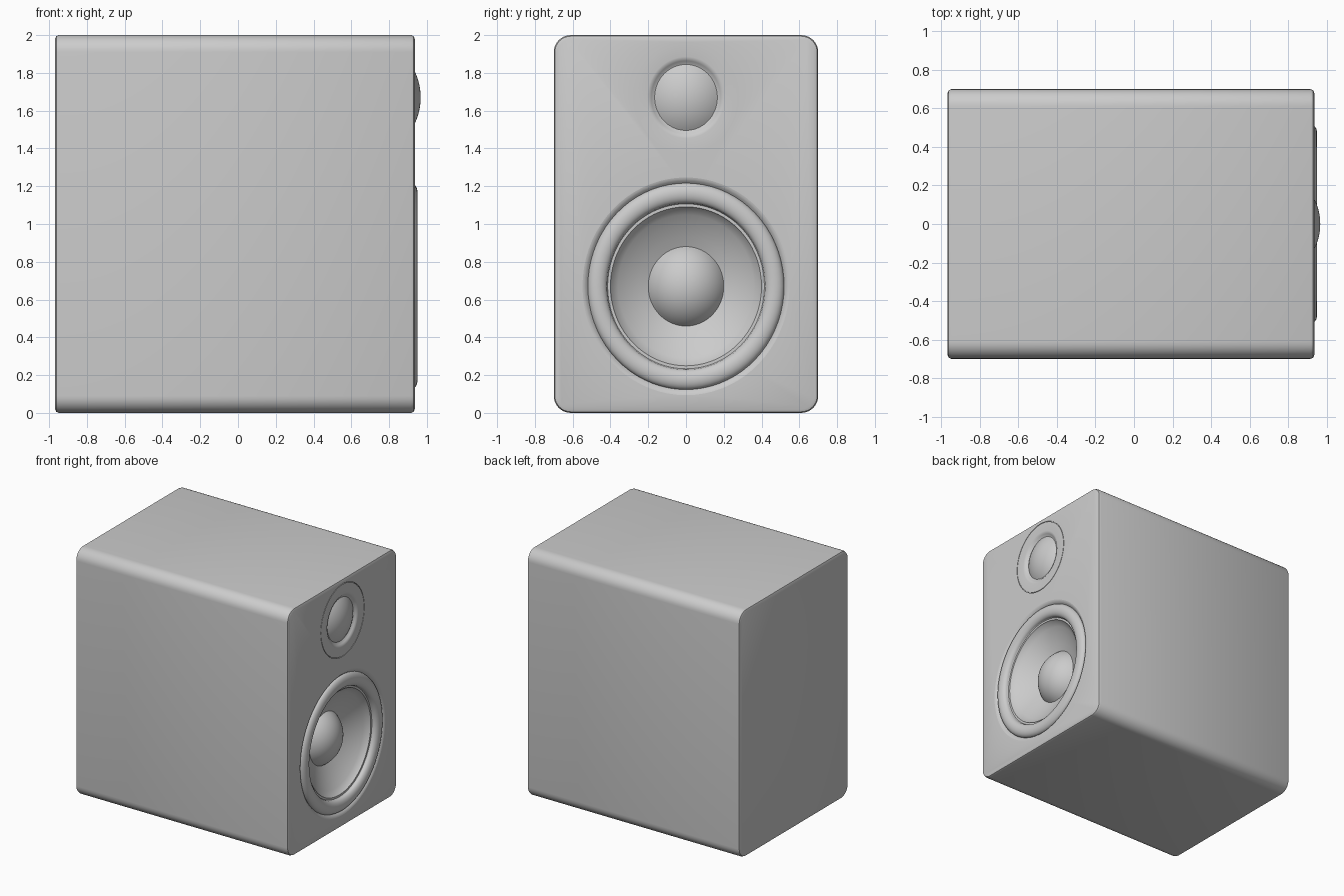
import bpy, bmesh, math

if "Cube" in bpy.data.objects:
    bpy.data.objects.remove(bpy.data.objects["Cube"])

FRONT = 0.936       # x of the baffle plane
STRETCH = 1.052     # drivers are slightly taller than wide


def finish(name, bm, angle=35):
    bmesh.ops.recalc_face_normals(bm, faces=bm.faces)
    mesh = bpy.data.meshes.new(name)
    bm.to_mesh(mesh)
    bm.free()
    obj = bpy.data.objects.new(name, mesh)
    bpy.context.collection.objects.link(obj)
    smooth(obj, angle)
    return obj


def smooth(obj, angle=35):
    bpy.ops.object.select_all(action='DESELECT')
    obj.select_set(True)
    bpy.context.view_layer.objects.active = obj
    bpy.ops.object.shade_smooth_by_angle(angle=math.radians(angle))


def lathe(name, profile, zc, steps=72):
    """Revolve (radius, x) points about the x axis at height zc."""
    bm = bmesh.new()
    rings = []
    for r, x in profile:
        if r < 1e-6:
            rings.append([bm.verts.new((x, 0, zc))] * steps)
            continue
        angles = [2 * math.pi * i / steps for i in range(steps)]
        rings.append([bm.verts.new((x, r * math.cos(a), zc + STRETCH * r * math.sin(a)))
                      for a in angles])
    for a, b in zip(rings, rings[1:]):
        for i in range(steps):
            j = (i + 1) % steps
            quad = list(dict.fromkeys((a[i], a[j], b[j], b[i])))
            if len(quad) > 2:
                bm.faces.new(quad)
    return finish(name, bm)


def arc(r0, r1, x0, height, n=12):
    """Half-ellipse bump (or dip) from radius r0 to r1."""
    mid, half = (r0 + r1) / 2, (r1 - r0) / 2
    return [(mid - half * math.cos(math.pi * i / n), x0 + height * math.sin(math.pi * i / n))
            for i in range(n + 1)]


def dome(r, x0, height, n=12):
    """Spherical cap from its rim to its tip."""
    R = (r * r + height * height) / (2 * height)
    top = math.asin(min(1, r / R))
    return [(R * math.sin(top * (1 - i / n)),
             x0 + height - R + R * math.cos(top * (1 - i / n))) for i in range(n + 1)]


# Cabinet: box with rounded long edges and small chamfers at both ends
bm = bmesh.new()
bmesh.ops.create_cube(bm, size=1)
for v in bm.verts:
    v.co = ((FRONT if v.co.x > 0 else -0.968), v.co.y * 1.4, v.co.z * 2 + 1)
long_edges = [e for e in bm.edges if abs(e.verts[0].co.x - e.verts[1].co.x) > 1]
bmesh.ops.bevel(bm, geom=long_edges, offset=0.09, segments=8, profile=0.5, affect='EDGES')
end_edges = [e for e in bm.edges if abs(e.verts[0].co.x - e.verts[1].co.x) < 1e-4]
bmesh.ops.bevel(bm, geom=end_edges, offset=0.02, segments=2, profile=0.5, affect='EDGES')
cabinet = finish("cabinet", bm, 30)

# Openings for the two drivers
WOOFER_Z, TWEETER_Z = 0.67, 1.67
for r, z, depth in ((0.548, WOOFER_Z, 0.7), (0.279, TWEETER_Z, 0.85)):
    cutter = lathe("opening_cutter", [(0, depth), (r, depth), (r, 1.05), (0, 1.05)], z)
    cutter.hide_render = True
    mod = cabinet.modifiers.new("opening", 'BOOLEAN')
    mod.operation, mod.solver, mod.object = 'DIFFERENCE', 'EXACT', cutter
    bpy.context.view_layer.objects.active = cabinet
    bpy.ops.object.modifier_apply(modifier=mod.name)
    bpy.data.objects.remove(cutter)
smooth(cabinet, 30)

# Woofer: sunken rim, rolled surround, cone and dust cap
lathe("woofer_rim", [(0.548, FRONT), (0.54, 0.934), (0.53, 0.928), (0.518, 0.915)], WOOFER_Z)
lathe("woofer_surround", arc(0.52, 0.418, 0.915, 0.036), WOOFER_Z)
lathe("woofer_cone", [(0.419, 0.915), (0.415, 0.908), (0.4, 0.908), (0.396, 0.898),
                      (0.36, 0.868), (0.31, 0.834), (0.25, 0.8), (0.195, 0.775)], WOOFER_Z)
lathe("woofer_dust_cap", dome(0.2, 0.777, 0.115), WOOFER_Z)

# Tweeter: faceplate with a fine outer groove, a short waveguide and a dome
lathe("tweeter_plate", [(0.279, 0.929), (0.275, 0.929), (0.275, FRONT), (0.205, FRONT),
                        (0.195, 0.934), (0.184, 0.927), (0.174, 0.917), (0.163, 0.913)],
      TWEETER_Z)
lathe("tweeter_dome", dome(0.166, 0.915, 0.052), TWEETER_Z)
